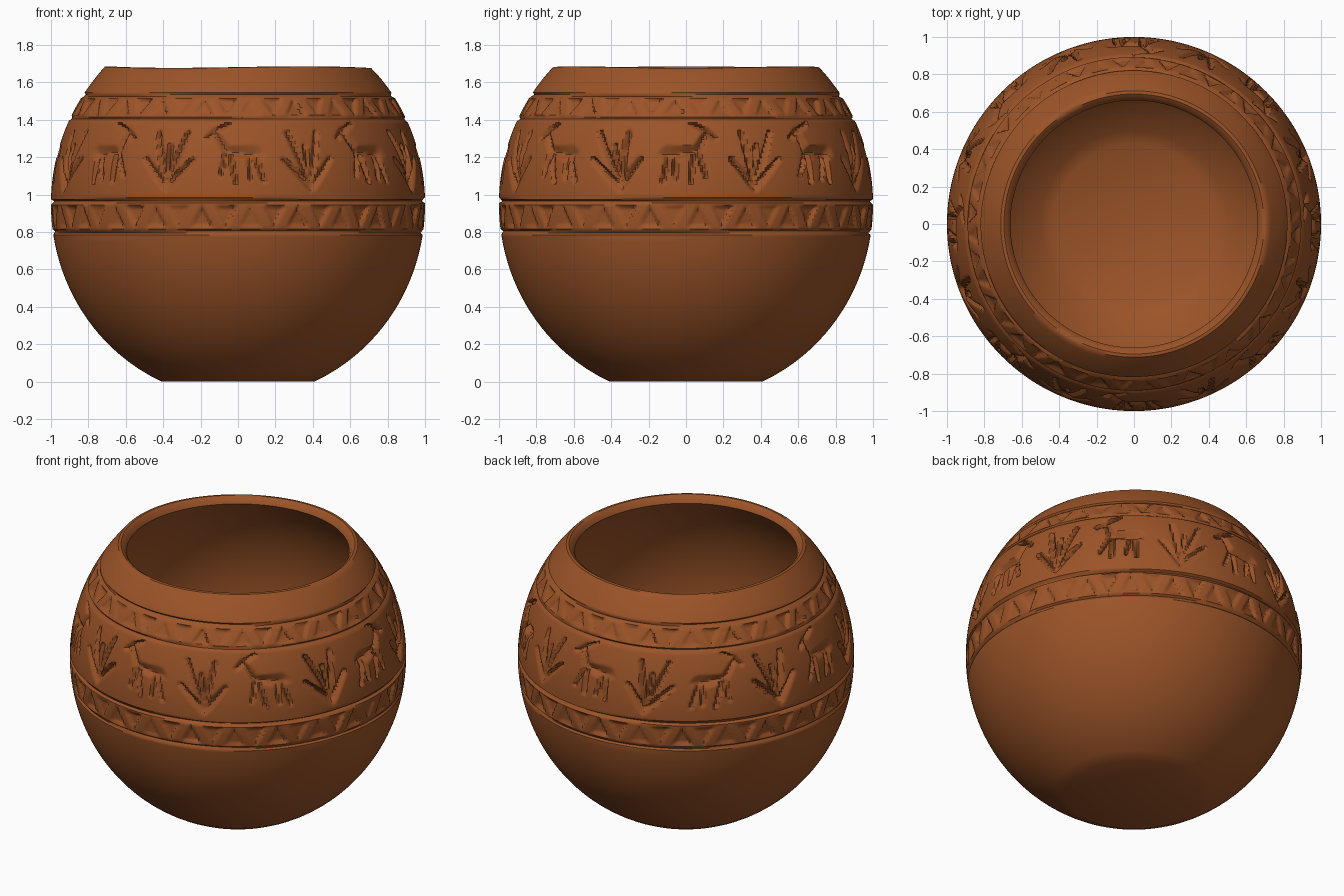
import bpy, bmesh, math, random
from mathutils import Vector

old = bpy.data.objects.get("Cube")
if old:
    bpy.data.objects.remove(old, do_unlink=True)

random.seed(4)
COLUMNS = 480
MOTIFS = 16
MID = 0.95          # height of the widest ring
TOP = 1.68

clay = bpy.data.materials.new("fired_clay")
clay.use_nodes = True
colour = (0.33, 0.088, 0.021, 1)
clay.diffuse_color = colour
bsdf = clay.node_tree.nodes["Principled BSDF"]
bsdf.inputs["Base Color"].default_value = colour
bsdf.inputs["Roughness"].default_value = 0.8


def oval(z, radius, height):
    return radius * math.sqrt(max(0, 1 - ((z - MID) / height) ** 2))


# Carved strokes: start, end, half width, in arc length and height
PLANT = [((0, 1.04), (0, 1.26), .016), ((0, 1.06), (-.09, 1.33), .018),
         ((0, 1.06), (.09, 1.33), .018), ((-.01, 1.05), (-.14, 1.19), .017),
         ((.01, 1.05), (.14, 1.19), .017)]
ANIMAL = [((-.10, 1.21), (.06, 1.23), .03), ((.06, 1.23), (.11, 1.33), .02),
          ((.11, 1.33), (.16, 1.30), .016), ((.09, 1.35), (.02, 1.38), .012),
          ((-.10, 1.20), (-.12, 1.07), .014), ((-.07, 1.20), (-.05, 1.08), .012),
          ((.04, 1.21), (.03, 1.07), .014), ((.06, 1.22), (.11, 1.10), .012)]
flips = [random.choice((-1, 1)) for _ in range(MOTIFS)]
leans = [random.uniform(-.25, .25) for _ in range(MOTIFS)]
depths = [random.uniform(.022, .04) for _ in range(MOTIFS)]


def stroke(p, a, b, width):
    """Depth from 0 to 1 of a tapering stroke with one steep side."""
    a, b = Vector(a), Vector(b)
    d = b - a
    t = max(0, min(1, (p - a).dot(d) / d.length_squared))
    off = p - (a + d * t)
    reach = width * (1.15 - .5 * t)
    if d.x * off.y - d.y * off.x > 0:
        reach *= 1.7
    return max(0, 1 - off.length / reach)


def figures(angle, z):
    if not 1.0 < z < 1.42:
        return 0
    step = math.tau / MOTIFS
    i = round(angle / step)
    k = i % MOTIFS
    x = (angle - i * step) * flips[k] - leans[k] * (z - 1.2)
    marks = PLANT if i % 2 else ANIMAL
    p = Vector((x, z))
    return depths[k] * max(stroke(p, *m) for m in marks)


def triangles(angle, z, low, high, count):
    """Row of sunk triangles, deepest along the upright edge."""
    if not low < z < high:
        return 0
    cell = angle * count / math.tau
    k = math.floor(cell)
    t = cell - k
    v = (z - low) / (high - low)
    if k % 2:
        v = 1 - v
    inside = min(1 - abs(2 * t - 1) - v, v)
    size = .012 + .012 * abs(math.sin(k * 2.3))
    return size * max(0, min(1, inside * 6)) * (.4 + .6 * t)


def carving(angle, z):
    lines = sum(d * max(0, 1 - abs(z - h - .004 * math.sin(3 * angle + h * 9)) / .013)
                for h, d in ((.80, .016), (.965, .022), (1.405, .014), (1.53, .018)))
    rows = (triangles(angle, z, .82, .945, 48)
            + triangles(angle, z, 1.42, 1.515, 44))
    return lines + rows + figures(angle, z)


# Profile: plain lower bowl, finely divided carved belt, neck, rim, inside
plain = [i * .775 / 24 for i in range(25)]
belt = [.785 + i * .01 for i in range(78)]
neck = [1.58, 1.61, 1.64, 1.66, TOP]
outside = [(oval(z, 1, 1.04), z) for z in plain + belt + neck]
rim = [(.695, TOP + .002), (.675, TOP - .012)]
levels = [1.64 - i * 1.56 / 36 for i in range(37)]
inside = [(oval(z, .93, .98), z) for z in levels]
profile = outside + rim + inside

bm = bmesh.new()
rings = []
for r, z in profile:
    ring = []
    for c in range(COLUMNS):
        angle = math.tau * c / COLUMNS
        cut = carving(angle, z) if r > .8 and len(rings) < len(outside) else 0
        wave = .004 * math.sin(3 * angle) * max(0, z - 1.6) / .08
        ring.append(bm.verts.new(((r - cut) * math.sin(angle),
                                  -(r - cut) * math.cos(angle), z + wave)))
    rings.append(ring)
for a, b in zip(rings, rings[1:]):
    for c in range(COLUMNS):
        n = (c + 1) % COLUMNS
        bm.faces.new((a[c], a[n], b[n], b[c]))
bm.faces.new(rings[0])      # foot
bm.faces.new(rings[-1])     # inside floor
bmesh.ops.recalc_face_normals(bm, faces=bm.faces)

mesh = bpy.data.meshes.new("carved_bowl")
bm.to_mesh(mesh)
bm.free()
mesh.materials.append(clay)
bowl = bpy.data.objects.new("carved_bowl", mesh)
bpy.context.collection.objects.link(bowl)
bpy.context.view_layer.objects.active = bowl
bowl.select_set(True)
bpy.ops.object.shade_smooth_by_angle(angle=math.radians(40))
